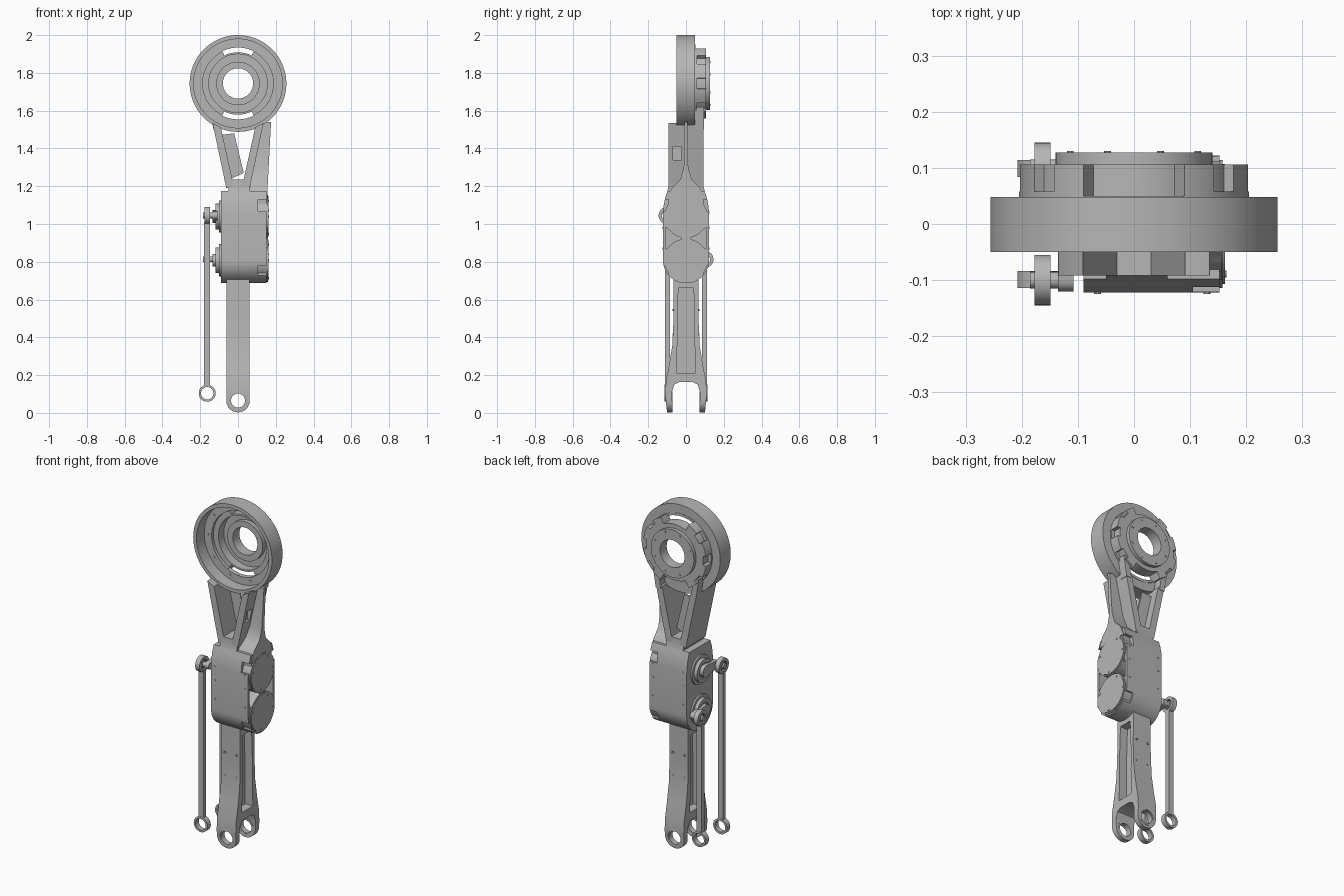
import bpy, bmesh
from math import sin, cos, pi, radians
from mathutils import Matrix, Vector

cube = bpy.data.objects.get("Cube")
if cube:
    bpy.data.objects.remove(cube, do_unlink=True)

grey = bpy.data.materials.new("machined grey")
grey.use_nodes = True
colour = (0.47, 0.47, 0.47, 1)
grey.diffuse_color = colour
grey.node_tree.nodes["Principled BSDF"].inputs["Base Color"].default_value = colour
parts = []


def finish(name, bm):
    bmesh.ops.recalc_face_normals(bm, faces=bm.faces[:])
    me = bpy.data.meshes.new(name)
    bm.to_mesh(me)
    bm.free()
    me.materials.append(grey)
    ob = bpy.data.objects.new(name, me)
    bpy.context.collection.objects.link(ob)
    parts.append(ob)
    return ob


def prism(name, pts, axis, a, b):
    """Extrude an outline: (y, z) points along x, or (x, z) points along y."""
    bm = bmesh.new()
    place = (lambda p, d: (d, p[0], p[1])) if axis == "x" else (lambda p, d: (p[0], d, p[1]))
    lo = [bm.verts.new(place(p, a)) for p in pts]
    hi = [bm.verts.new(place(p, b)) for p in pts]
    bm.faces.new(lo)
    bm.faces.new(hi[::-1])
    for i in range(len(pts)):
        j = (i + 1) % len(pts)
        bm.faces.new((lo[i], lo[j], hi[j], hi[i]))
    return finish(name, bm)


def arc(cx, cz, r, a0, a1, n):
    return [(cx + r * cos(radians(a0 + (a1 - a0) * i / n)),
             cz + r * sin(radians(a0 + (a1 - a0) * i / n))) for i in range(n + 1)]


def rect(a0, a1, z0, z1):
    return [(a0, z0), (a1, z0), (a1, z1), (a0, z1)]


def mirrored(half):
    return half + [(-p, z) for p, z in reversed(half)]


def disc(name, c, r, axis, a, b, n=48):
    return prism(name, arc(c[0], c[1], r, 0, 360 - 360 / n, n - 1), axis, a, b)


def lathe(name, profile, axis, c, n=72):
    """Spin a closed (radius, depth) profile about an axis through c."""
    bm = bmesh.new()
    rings = []
    for i in range(n):
        u, v = cos(2 * pi * i / n), sin(2 * pi * i / n)
        rings.append([bm.verts.new((d, c[0] + r * u, c[1] + r * v) if axis == "x"
                                   else (c[0] + r * u, d, c[1] + r * v)) for r, d in profile])
    for i in range(n):
        p, q = rings[i], rings[(i + 1) % n]
        for k in range(len(profile)):
            m = (k + 1) % len(profile)
            bm.faces.new((p[k], p[m], q[m], q[k]))
    return finish(name, bm)


def tube(name, c, r0, r1, axis, a, b, n=40):
    return lathe(name, [(r0, a), (r1, a), (r1, b), (r0, b)], axis, c, n)


def combine(ob, tools, op="DIFFERENCE"):
    for t in tools:
        mod = ob.modifiers.new("cut", "BOOLEAN")
        mod.operation, mod.solver, mod.object = op, "EXACT", t
    dg = bpy.context.evaluated_depsgraph_get()
    me = bpy.data.meshes.new_from_object(ob.evaluated_get(dg))
    ob.modifiers.clear()
    ob.data = me
    for t in tools:
        parts.remove(t)
        bpy.data.objects.remove(t, do_unlink=True)
    return ob


# Hub: open cup at the front, stepped housing and bored boss at the back
HUB = (0, 1.744)
hub = lathe("hub", [(.256, -.05), (.256, .048), (.205, .048), (.205, .106), (.14, .106),
                    (.14, .127), (.08, .127), (.08, .065), (.115, .065), (.115, .09),
                    (.155, .09), (.155, .04), (.187, .04), (.187, .022), (.235, .022),
                    (.235, -.05)], "y", HUB, 96)
cutters = []
for mid in (90, 270):
    for r1, y0 in ((.19, 0), (.25, .05)):
        sector = arc(*HUB, .165, mid - 26, mid + 26, 12) + arc(*HUB, r1, mid + 26, mid - 26, 12)
        cutters.append(prism("cutter", sector, "y", y0, .2))
for side in (0, 180):
    for tilt in (-38, 0, 38):
        a = side + tilt
        pocket = arc(*HUB, .185, a - 8, a + 8, 4) + arc(*HUB, .23, a + 8, a - 8, 4)
        cutters.append(prism("cutter", pocket, "y", .058, .15))
combine(hub, cutters)
for i in range(8):
    x, z = arc(*HUB, .123, 22.5, 337.5, 7)[i]
    disc("hub_bolt", (x, z), .006, "y", .125, .13, 10)
for i in range(10):
    x, z = arc(*HUB, .211, 0, 324, 9)[i]
    disc("rim_bolt", (x, z), .006, "y", .018, .024, 10)

# Neck: two splayed arms, side web, inner board and struts to the housing
for s, name in ((-1, "neck_arm_right"), (1, "neck_arm_left")):
    arm = prism(name, [(s * .02, 1.19), (s * .062, 1.19), (s * .135, 1.535), (s * .096, 1.535)],
                "y", -.092, .092)
    tools = [disc("cutter", HUB, .248, "y", -.2, .2, 96)]
    if s > 0:
        tools.append(prism("cutter", rect(-.07, -.025, 1.34, 1.41), "x", .08, .2))
    combine(arm, tools)
    prism("housing_strut", [(s * .098, 1.5), (s * .13, 1.5), (s * .15, 1.62), (s * .115, 1.62)],
          "y", .045, .095)
prism("neck_base", mirrored([(.112, 1.13), (.1, 1.17), (.092, 1.2), (.092, 1.235)]),
      "x", -.05, .06)
web = prism("neck_web", mirrored([(.1, 1.13), (.075, 1.19), (.03, 1.235), (.012, 1.3), (.009, 1.54)]),
            "x", 0, .2)
outline = prism("cutter", [(.04, 1.1), (.157, 1.1), (.157, 1.2), (.175, 1.54), (.11, 1.54),
                           (.04, 1.22)], "y", -.2, .2)
combine(web, [outline], "INTERSECT")
combine(web, [disc("cutter", HUB, .248, "y", -.2, .2, 96)])
prism("neck_board", [(-.105, 1.47), (-.02, 1.48), (.03, 1.27), (-.035, 1.24)], "y", .035, .045)

# Body: rounded case holding two stacked motors
UPPER, LOWER = (0, 1.04), (0, .808)
half = arc(0, .808, .122, -90, 0, 14) + [(.122, 1.06), (.118, 1.1), (.11, 1.14), (.098, 1.175)]
body = prism("body_case", mirrored(half[1:]), "x", -.09, .152)
cutters = []
for s in (-1, 1):
    cutters.append(prism("cutter", [(s * .02, .924), (s * .108, .982), (s * .108, .866)],
                         "x", .09, .2))
    for z in (.72, 1.07):
        cutters.append(prism("cutter", rect(s * .092, s * .2, z, z + .06), "x", .105, .2))
combine(body, cutters)
for c, name in ((UPPER, "upper"), (LOWER, "lower")):
    disc(name + "_motor", c, .114, "x", .08, .158, 64)
    disc(name + "_motor_cap", c, .107, "x", .15, .162, 64)
    for y, z in arc(*c, .095, 60, 360, 3):
        disc("motor_bolt", (y, z), .006, "x", .16, .165, 10)
for s in (-1, 1):
    for x in (-.065, .13):
        for z in (.87, .98, 1.06):
            disc("case_bolt", (x, z), .006, "y", s * .12, s * .125, 10)

# Lower leg: waisted beam ending in a fork, with side channels and pin holes
half = [(.066, .74), (.066, .5), (.072, .36), (.09, .25), (.106, .17), (.11, .1), (.1, 0),
        (.07, 0), (.075, .11), (.062, .15), (.035, .163)]
leg = prism("leg", mirrored(half), "x", -.1, .1)
outline = prism("cutter", arc(0, .065, .062, 180, 360, 20) + [(.06, .76), (-.06, .76)],
                "y", -.2, .2)
combine(leg, [outline], "INTERSECT")
channel = mirrored([(.04, .66), (.046, .5), (.046, .36), (.05, .21)])
combine(leg, [prism("cutter", channel, "x", .012, .2),
              prism("cutter", channel, "x", -.2, -.012),
              disc("cutter", (0, .065), .042, "y", -.2, .2)])
for s in (-1, 1):
    tube("fork_bushing", (0, .065), .037, .048, "y", s * .072, s * .104)
    for x in (-.038, .038):
        for z in (.415, .545):
            disc("leg_bolt", (x, z), .006, "y", s * .06, s * .072, 10)

# Cranks and push rods: one linkage per motor, on opposite sides of the leg
ROD_X = -.163
for s, c, name in ((-1, UPPER, "front"), (1, LOWER, "rear")):
    joint = (s * .1, c[1] + .005)
    disc(name + "_flange", c, .085, "x", -.1, -.088)
    tube(name + "_output_ring", c, .045, .068, "x", -.12, -.095)
    disc(name + "_output", c, .05, "x", -.112, -.095)
    prism(name + "_crank", arc(*c, .034, 90, 270, 10)[::s] + arc(*joint, .02, -90, 90, 8)[::s]
          if s > 0 else arc(*c, .034, -90, 90, 10) + arc(*joint, .02, 90, 270, 8),
          "x", -.135, -.108)
    disc(name + "_joint_pin", joint, .015, "x", -.185, -.11, 20)
    tube(name + "_rod_end", joint, .028, .045, "x", ROD_X - .014, ROD_X + .014)
    disc(name + "_joint_ball", joint, .022, "x", ROD_X - .012, ROD_X + .012, 24)
    prism(name + "_rod", rect(ROD_X - .016, ROD_X + .016, .14, joint[1] - .036),
          "y", s * .086, s * .112)
    tube(name + "_rod_eye", (ROD_X, .104), .033, .045, "y", s * .084, s * .114)

# Smooth the round surfaces and keep the machined edges crisp
bpy.ops.object.select_all(action="DESELECT")
for ob in parts:
    ob.select_set(True)
bpy.context.view_layer.objects.active = hub
bpy.ops.object.shade_smooth_by_angle(angle=radians(30))
